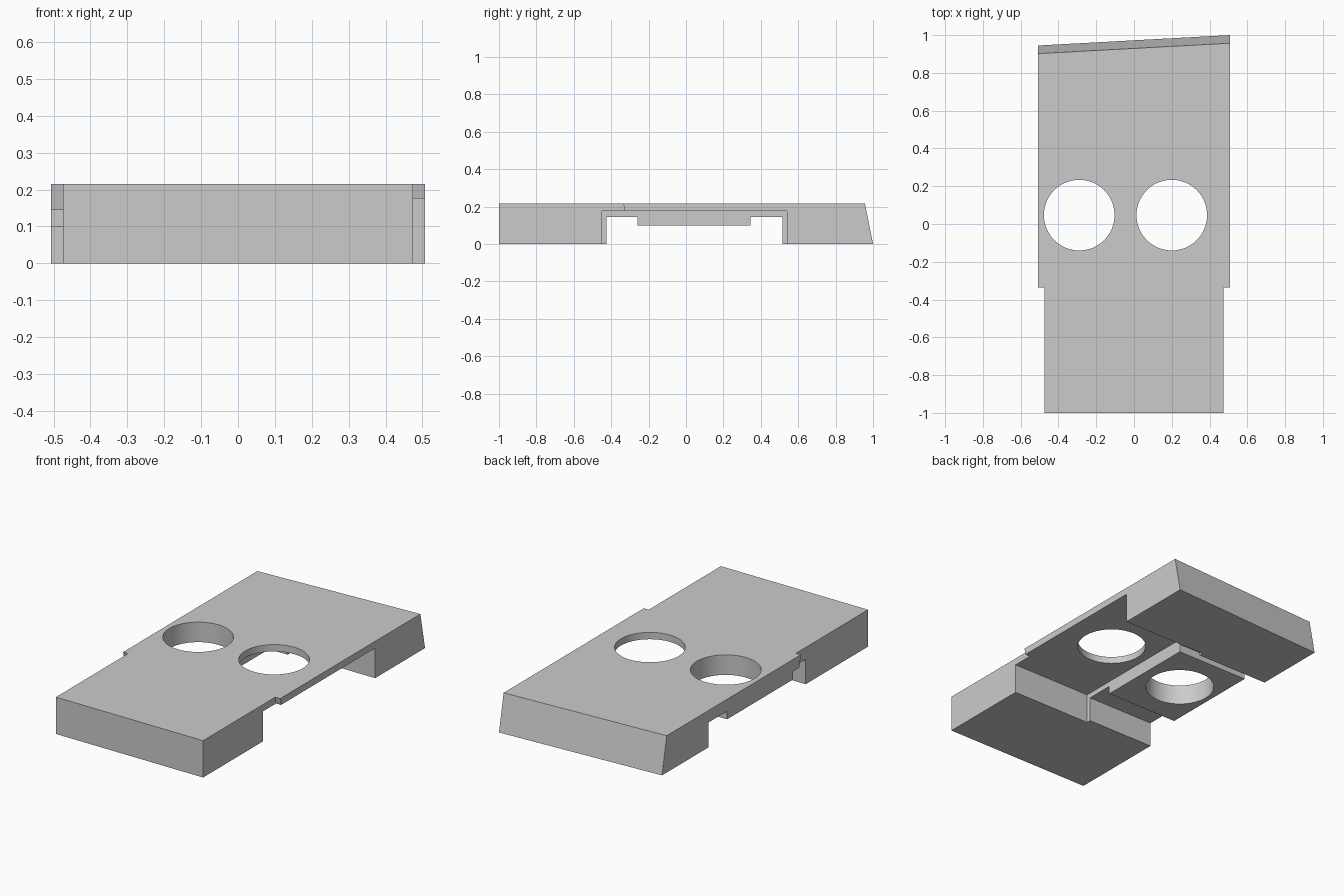
import bpy
import bmesh
from mathutils import Vector

cube = bpy.data.objects.get("Cube")
if cube:
    bpy.data.objects.remove(cube, do_unlink=True)

HEIGHT = 0.215
SPLIT = -0.04          # where the underside recess changes depth
WIDE, NARROW = 0.507, 0.475

grey = bpy.data.materials.new("plain grey")
grey.use_nodes = True
colour = (0.6, 0.6, 0.6, 1)
grey.diffuse_color = colour
grey.node_tree.nodes["Principled BSDF"].inputs["Base Color"].default_value = colour


def loft(name, start, end):
    """Solid between two matching closed outlines."""
    bm = bmesh.new()
    a = [bm.verts.new(p) for p in start]
    b = [bm.verts.new(p) for p in end]
    bm.faces.new(a)
    bm.faces.new(b)
    for i in range(len(a)):
        j = (i + 1) % len(a)
        bm.faces.new((a[i], a[j], b[j], b[i]))
    bmesh.ops.recalc_face_normals(bm, faces=bm.faces)
    mesh = bpy.data.meshes.new(name)
    bm.to_mesh(mesh)
    bm.free()
    mesh.materials.append(grey)
    obj = bpy.data.objects.new(name, mesh)
    bpy.context.collection.objects.link(obj)
    return obj


def side_cutter(name, profile, x0, x1):
    """Side profile (y, z) swept along x."""
    return loft(name, [Vector((x0, y, z)) for y, z in profile],
                [Vector((x1, y, z)) for y, z in profile])


def cut(target, cutter):
    cutter.hide_render = True
    bpy.ops.object.select_all(action='DESELECT')
    target.select_set(True)
    bpy.context.view_layer.objects.active = target
    mod = target.modifiers.new("cut", 'BOOLEAN')
    mod.operation, mod.solver, mod.object = 'DIFFERENCE', 'EXACT', cutter
    bpy.ops.object.modifier_apply(modifier=mod.name)
    bpy.data.objects.remove(cutter, do_unlink=True)


def outline(z, step, back_right, back_left):
    """Plan with narrow front, wider rear and skewed back edge."""
    plan = [(-NARROW, -1), (NARROW, -1), (NARROW, step), (WIDE, step),
            (WIDE, back_left), (-WIDE, back_right), (-WIDE, step), (-NARROW, step)]
    return [Vector((x, y, z)) for x, y in plan]


# Main slab, its back end and shoulders leaning forward
body = loft("base_plate", outline(0, -0.292, 0.945, 1.0),
            outline(HEIGHT, -0.335, 0.902, 0.957))

# Deep recess under the left half
cut(body, side_cutter("deep_recess",
    [(-0.45, -0.1), (0.54, -0.1), (0.54, 0.175), (-0.45, 0.175)], SPLIT, 0.6))

# Shallower recess under the right half, leaving a raised pad
cut(body, side_cutter("padded_recess",
    [(-0.425, -0.1), (0.515, -0.1), (0.515, 0.145), (0.345, 0.145),
     (0.345, 0.098), (-0.26, 0.098), (-0.26, 0.145), (-0.425, 0.145)], -0.6, 0.1))

# Two round through holes
for x in (-0.29, 0.2):
    bpy.ops.mesh.primitive_cylinder_add(vertices=64, radius=0.187, depth=1,
                                        location=(x, 0.047, 0))
    hole = bpy.context.object
    hole.name = "hole_cutter"
    hole.data.materials.append(grey)
    cut(body, hole)

bpy.ops.object.select_all(action='DESELECT')
body.select_set(True)
bpy.context.view_layer.objects.active = body
bpy.ops.object.shade_smooth_by_angle(angle=0.5)
